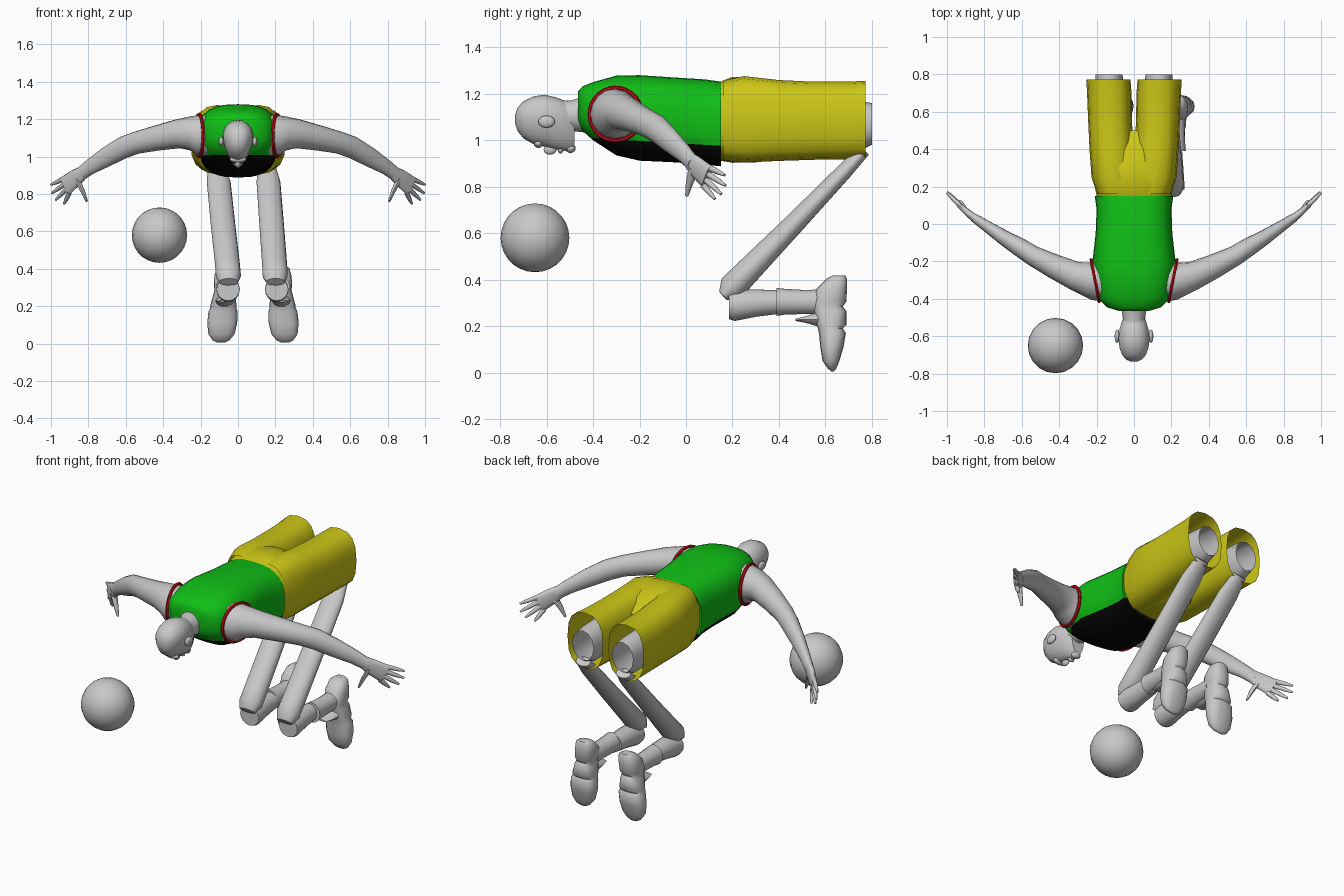
import bpy, bmesh, math
from mathutils import Vector

if "Cube" in bpy.data.objects:
    bpy.data.objects.remove(bpy.data.objects["Cube"], do_unlink=True)


def material(name, rgb):
    mat = bpy.data.materials.new(name)
    mat.use_nodes = True
    mat.diffuse_color = (*rgb, 1)
    mat.node_tree.nodes["Principled BSDF"].inputs["Base Color"].default_value = (*rgb, 1)
    return mat


GREY = material("plain grey", (0.58, 0.58, 0.58))
GREEN = material("shirt green", (0.005, 0.52, 0.008))
BLACK = material("shirt black", (0.002, 0.002, 0.002))
YELLOW = material("shorts yellow", (0.6, 0.56, 0.008))
RED = material("trim red", (0.55, 0.004, 0.008))


def finish(obj, name, mat, angle=50):
    obj.name = name
    obj.data.materials.append(mat)
    bpy.ops.object.select_all(action='DESELECT')
    obj.select_set(True)
    bpy.context.view_layer.objects.active = obj
    bpy.ops.object.shade_smooth_by_angle(angle=math.radians(angle))
    return obj


def loft(name, sections, mat, n=16, power=2.0, axis=None, up=(0, 0, 1), caps=True):
    """Skin superellipse rings; a section is (centre, half width, half height)."""
    bm = bmesh.new()
    centres = [Vector(s[0]) for s in sections]
    rings = []
    for i, (_, a, b) in enumerate(sections):
        nearby = centres[min(i + 1, len(centres) - 1)] - centres[max(i - 1, 0)]
        t = Vector(axis) if axis else nearby.normalized()
        u = t.cross(Vector(up)).normalized()
        v = u.cross(t)
        ring = []
        for k in range(n):
            c, s = (f(2 * math.pi * k / n) for f in (math.cos, math.sin))
            c = math.copysign(abs(c) ** (2 / power), c)
            s = math.copysign(abs(s) ** (2 / power), s)
            ring.append(bm.verts.new(centres[i] + u * a * c + v * b * s))
        rings.append(ring)
    for lower, upper in zip(rings, rings[1:]):
        for k in range(n):
            j = (k + 1) % n
            bm.faces.new((lower[k], lower[j], upper[j], upper[k]))
    if caps:
        bm.faces.new(rings[0])
        bm.faces.new(rings[-1])
    bmesh.ops.recalc_face_normals(bm, faces=bm.faces)
    mesh = bpy.data.meshes.new(name)
    bm.to_mesh(mesh)
    bm.free()
    obj = bpy.data.objects.new(name, mesh)
    bpy.context.collection.objects.link(obj)
    return finish(obj, name, mat)


def along_y(rows, x=0):
    """Rows of (y, low z, high z, half width) become loft sections."""
    return [((x, y, (lo + hi) / 2), w, (hi - lo) / 2) for y, lo, hi, w in rows]


def ellipsoid(name, centre, size, mat, segments=12, rings=8):
    bpy.ops.mesh.primitive_uv_sphere_add(segments=segments, ring_count=rings, radius=1, location=centre)
    obj = bpy.context.object
    obj.scale = size
    return finish(obj, name, mat)


Y = (0, 1, 0)

# Shirt, cut along a sloping plane into a green back and a black belly
shirt = loft("shirt", along_y([
    (-.465, 1.08, 1.21, .08), (-.445, 1.04, 1.232, .145), (-.4, 1, 1.25, .19),
    (-.3, .935, 1.278, .21), (-.2, .912, 1.28, .222), (-.05, .905, 1.27, .205),
    (.08, .895, 1.262, .2), (.15, .888, 1.252, .21)]), GREEN, n=28, power=2.7, axis=Y)
shirt.data.materials.append(BLACK)
bm = bmesh.new()
bm.from_mesh(shirt.data)
bmesh.ops.bisect_plane(bm, geom=bm.verts[:] + bm.edges[:] + bm.faces[:],
                       plane_co=(0, 0, .985), plane_no=(0, .06, 1))
for face in bm.faces:
    mid = face.calc_center_median()
    face.material_index = int(mid.z + .06 * mid.y < .985)
bm.to_mesh(shirt.data)
bm.free()

# Shorts seat
loft("shorts_seat", along_y([
    (.13, .915, 1.245, .195), (.2, .903, 1.273, .21), (.3, .905, 1.27, .225),
    (.4, .915, 1.24, .2), (.5, .96, 1.18, .1)]), YELLOW, n=24, power=2.6, axis=Y)

# Neck and head, facing down
loft("neck", along_y([(-.56, 1.03, 1.175, .058), (-.5, 1.04, 1.17, .06),
                      (-.4, 1.03, 1.2, .075)]), GREY, axis=Y)
head = loft("head", along_y([
    (-.735, 1.07, 1.11, .02), (-.725, 1.04, 1.14, .045), (-.7, 1.008, 1.168, .068),
    (-.66, .985, 1.188, .082), (-.61, .972, 1.196, .087), (-.56, .96, 1.185, .082),
    (-.51, .952, 1.165, .068), (-.48, .965, 1.14, .05)]), GREY, n=20, power=2.2, axis=Y)
for vert in head.data.vertices:
    vert.co.x *= min(1, .65 + 1.9 * (vert.co.z - .94))
ellipsoid("brow", (0, -.635, .985), (.045, .02, .018), GREY)
ellipsoid("nose", (0, -.585, .96), (.014, .028, .022), GREY)
ellipsoid("lips", (0, -.54, .957), (.022, .012, .014), GREY)
ellipsoid("chin", (0, -.497, .965), (.028, .022, .02), GREY)

# Ball
ellipsoid("ball", (-.42, -.65, .58), (.148,) * 3, GREY, 20, 14)

for s, side in ((1, "left"), (-1, "right")):
    def mirrored(sections):
        return [((s * c[0], c[1], c[2]), a, b) for c, a, b in sections]

    ellipsoid(side + "_ear", (s * .09, -.6, 1.08), (.014, .036, .026), GREY)

    # Armhole trim
    bpy.ops.mesh.primitive_torus_add(
        major_segments=28, minor_segments=6, major_radius=.114, minor_radius=.009,
        location=(s * .208, -.303, 1.112), rotation=(0, math.pi / 2, -s * .19))
    finish(bpy.context.object, side + "_armhole_trim", RED)

    # Arm
    loft(side + "_arm", mirrored([
        ((.13, -.315, 1.11), .105, .11), ((.21, -.303, 1.115), .104, .108),
        ((.25, -.295, 1.125), .092, .092), ((.32, -.275, 1.122), .076, .078),
        ((.43, -.225, 1.1), .065, .068), ((.54, -.17, 1.075), .054, .06),
        ((.61, -.125, 1.05), .05, .06), ((.7, -.07, 1), .04, .054),
        ((.79, -.01, .945), .03, .042), ((.85, .03, .9), .024, .036)]), GREY)

    # Hand with fingers fanned from the knuckles
    loft(side + "_palm", mirrored([
        ((.83, .017, .915), .024, .036), ((.87, .045, .885), .02, .048),
        ((.925, .092, .842), .015, .055)]), GREY, n=12, power=2.5)
    tips = [(1, .167, .85), (.995, .17, .805), (.975, .152, .768), (.93, .125, .747)]
    for k, tip in enumerate(tips):
        base = Vector((.915, .085, .845)) + Vector((.33, .3, .89)) * (.042 - .028 * k)
        tip = Vector(tip)
        loft(f"{side}_finger_{k + 1}", mirrored([
            (base, .013, .015), (base.lerp(tip, .6), .011, .012), (tip, .006, .006)]), GREY, n=8)
    loft(side + "_thumb", mirrored([
        ((.86, .035, .875), .015, .025), ((.83, .015, .815), .012, .016),
        ((.808, .003, .76), .006, .007)]), GREY, n=8, up=Y)

    # Shorts leg, open at the hem, with the thigh end inside
    cuff = [((s * x, y, z), w, h) for x, y, z, w, h in (
        (.095, .16, 1.085, .103, .172), (.11, .25, 1.09, .117, .186),
        (.12, .4, 1.085, .118, .174), (.128, .55, 1.084, .117, .168),
        (.132, .7, 1.085, .119, .167), (.137, .772, 1.088, .118, .168))]
    loft(side + "_shorts_leg", cuff, YELLOW, power=2.6, axis=Y, caps=False)
    loft(side + "_thigh", along_y([(.5, .96, 1.18, .08), (.74, .95, 1.17, .077),
                                   (.8, .98, 1.16, .072)], s * .133),
         GREY, n=12, axis=Y, caps=False)

    # Long leg down to the knee
    loft(side + "_leg", [
        ((.02 + s * .135, .765, .955), .045, .028), ((.03 + s * .133, .68, .865), .064, .035),
        ((.05 + s * .13, .46, .635), .066, .045), ((.07 + s * .126, .25, .42), .067, .056),
        ((.074 + s * .125, .195, .362), .067, .06), ((.075 + s * .125, .16, .33), .05, .025)], GREY)

    # Sock, cuff and ankle
    loft(side + "_sock", along_y([
        (.185, .23, .35, .062), (.21, .222, .358, .063), (.3, .24, .358, .057),
        (.395, .252, .354, .05)], .077 + s * .13), GREY, axis=Y)
    loft(side + "_ankle", along_y([
        (.39, .244, .364, .055), (.43, .25, .36, .052), (.52, .252, .355, .05),
        (.6, .25, .36, .05)], .08 + s * .142), GREY, axis=Y)

    # Shoe with toe down and sole to the back
    rows = [(.418, .63, .685, .03), (.405, .605, .692, .05), (.36, .56, .693, .06),
            (.305, .545, .69, .058), (.285, .545, .675, .054), (.265, .55, .69, .058),
            (.205, .562, .69, .07), (.19, .568, .675, .07), (.17, .572, .688, .078),
            (.11, .578, .678, .08), (.05, .588, .66, .07), (.018, .61, .647, .045),
            (.005, .625, .637, .02)]
    loft(side + "_shoe", [
        ((.08 + s * (.172 - .07 * z), (lo + hi) / 2, z), w, (hi - lo) / 2)
        for z, lo, hi, w in rows], GREY, power=2.5, axis=(0, 0, -1), up=Y)
    loft(side + "_shoe_tongue", along_y([
        (.472, .222, .232, .03), (.52, .212, .245, .045), (.59, .19, .27, .05)],
        .08 + s * .152), GREY, n=10, axis=Y)
